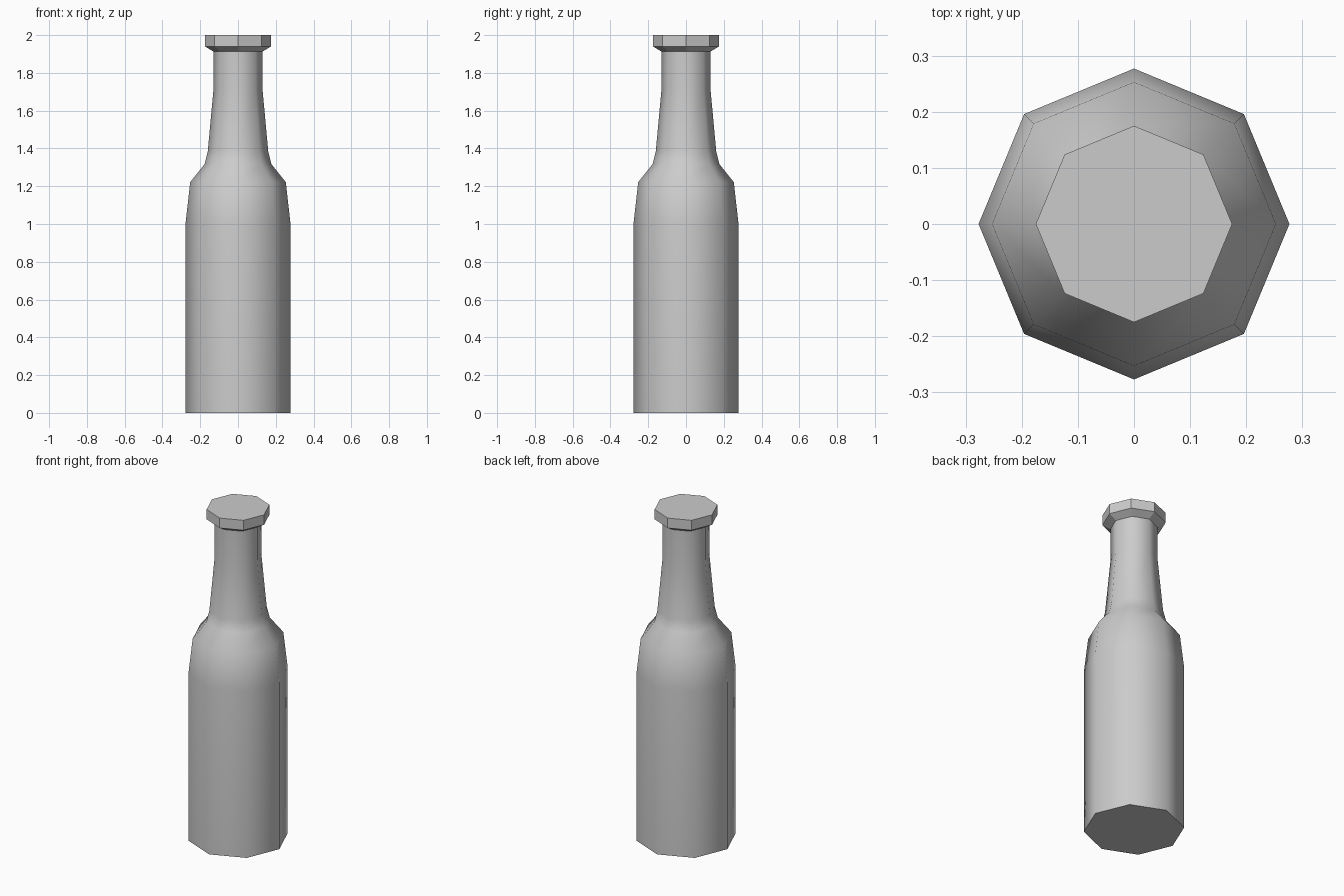
import bpy, bmesh, math

if "Cube" in bpy.data.objects:
    bpy.data.objects.remove(bpy.data.objects["Cube"])

SIDES = 8


def lathe(name, profile, smooth_angle=None):
    """Stack octagonal rings from (radius, z) pairs and close both ends."""
    bm = bmesh.new()
    rings = []
    for r, z in profile:
        rings.append([bm.verts.new((r * math.cos(2 * math.pi * i / SIDES),
                                    r * math.sin(2 * math.pi * i / SIDES), z))
                      for i in range(SIDES)])
    for a, b in zip(rings, rings[1:]):
        for i in range(SIDES):
            j = (i + 1) % SIDES
            bm.faces.new((a[i], a[j], b[j], b[i]))
    bm.faces.new(rings[0][::-1])
    bm.faces.new(rings[-1])
    mesh = bpy.data.meshes.new(name)
    bm.to_mesh(mesh)
    bm.free()
    obj = bpy.data.objects.new(name, mesh)
    bpy.context.collection.objects.link(obj)
    if smooth_angle:
        bpy.ops.object.select_all(action='DESELECT')
        obj.select_set(True)
        bpy.context.view_layer.objects.active = obj
        bpy.ops.object.shade_smooth_by_angle(angle=math.radians(smooth_angle))
    return obj


# Bottle: straight body, rounded shoulder, tapering neck
lathe("bottle_body", [(0.277, 0), (0.277, 1.01), (0.253, 1.222), (0.177, 1.317),
                      (0.16, 1.385), (0.13, 1.71), (0.13, 1.915)], 60)

# Faceted cap with a flared underside
lathe("bottle_cap", [(0.13, 1.913), (0.175, 1.94), (0.175, 2.0)])
